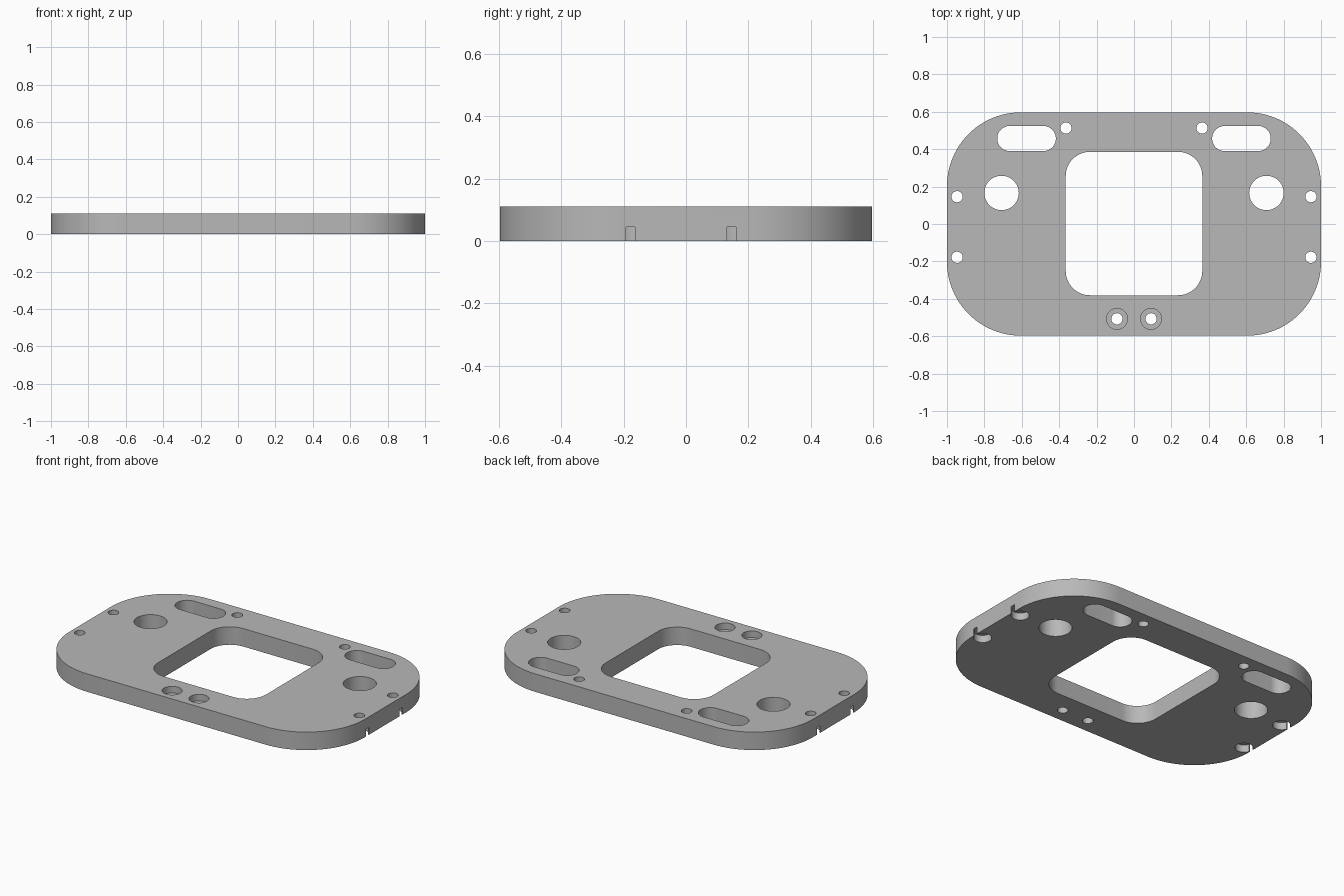
import bpy, bmesh, math

if "Cube" in bpy.data.objects:
    bpy.data.objects.remove(bpy.data.objects["Cube"])

THICK = 0.11
OVER = 0.05  # how far cutters overshoot the plate


def rounded_rect(x0, x1, y0, y1, r, seg=16):
    """Counter-clockwise outline of a rectangle with round corners."""
    pts = []
    corners = [(x1 - r, y1 - r), (x0 + r, y1 - r), (x0 + r, y0 + r), (x1 - r, y0 + r)]
    for i, (cx, cy) in enumerate(corners):
        for k in range(seg + 1):
            a = (i + k / seg) * math.pi / 2
            p = (cx + r * math.cos(a), cy + r * math.sin(a))
            if not pts or math.dist(p, pts[-1]) > 1e-5:
                pts.append(p)
    if math.dist(pts[0], pts[-1]) < 1e-5:
        pts.pop()
    return pts


def circle(cx, cy, r, n=40):
    return [(cx + r * math.cos(2 * math.pi * k / n), cy + r * math.sin(2 * math.pi * k / n))
            for k in range(n)]


def prisms(name, outlines, z0, z1):
    """One object holding an upright prism for each outline."""
    bm = bmesh.new()
    for pts in outlines:
        low = [bm.verts.new((x, y, z0)) for x, y in pts]
        high = [bm.verts.new((x, y, z1)) for x, y in pts]
        bm.faces.new(low[::-1])
        bm.faces.new(high)
        n = len(pts)
        for i in range(n):
            j = (i + 1) % n
            bm.faces.new((low[i], low[j], high[j], high[i]))
    mesh = bpy.data.meshes.new(name)
    bm.to_mesh(mesh)
    bm.free()
    obj = bpy.data.objects.new(name, mesh)
    bpy.context.collection.objects.link(obj)
    return obj


# Main plate
plate = prisms("mounting_plate", [rounded_rect(-1, 1, -0.597, 0.597, 0.395, 24)], 0, THICK)
grey = bpy.data.materials.new("light grey")
grey.diffuse_color = (0.48, 0.48, 0.48, 1)
grey.use_nodes = True
grey.node_tree.nodes["Principled BSDF"].inputs["Base Color"].default_value = grey.diffuse_color
plate.data.materials.append(grey)

# Central window and all through holes
through = [rounded_rect(-0.365, 0.365, -0.381, 0.386, 0.13)]
pockets, channels, bores = [], [], []
for s in (-1, 1):
    xa, xb = sorted((s * 0.418, s * 0.731))
    through.append(rounded_rect(xa, xb, 0.39, 0.524, 0.0665))   # long slot
    through.append(circle(s * 0.708, 0.166, 0.092, 48))         # large hole
    through.append(circle(s * 0.364, 0.513, 0.03))              # top screw hole
    through.append(circle(s * 0.091, -0.507, 0.03))             # bottom screw hole
    bores.append(circle(s * 0.091, -0.507, 0.056))              # its counterbore
    for y in (0.146, -0.178):
        through.append(circle(s * 0.946, y, 0.03))              # side screw hole
        pockets.append(circle(s * 0.946, y, 0.05))              # pocket underneath
        xa, xb = sorted((s * 0.946, s * 1.05))
        channels.append([(xa, y - 0.015), (xb, y - 0.015),
                         (xb, y + 0.015), (xa, y + 0.015)])     # notch to the edge

cutters = [
    prisms("hole_cutter", through, -OVER, THICK + OVER),
    prisms("counterbore_cutter", bores, THICK - 0.04, THICK + OVER),
    prisms("pocket_cutter", pockets, -OVER, 0.045),
    prisms("notch_cutter", channels, -OVER, 0.0445),
]

# Cut the plate and clear the cutters away
bpy.context.view_layer.objects.active = plate
plate.select_set(True)
for c in cutters:
    c.hide_render = True
    mod = plate.modifiers.new(c.name, 'BOOLEAN')
    mod.operation = 'DIFFERENCE'
    mod.solver = 'EXACT'
    mod.object = c
    bpy.ops.object.modifier_apply(modifier=mod.name)
for c in cutters:
    bpy.data.objects.remove(c)

bpy.ops.object.shade_smooth_by_angle(angle=math.radians(30))
